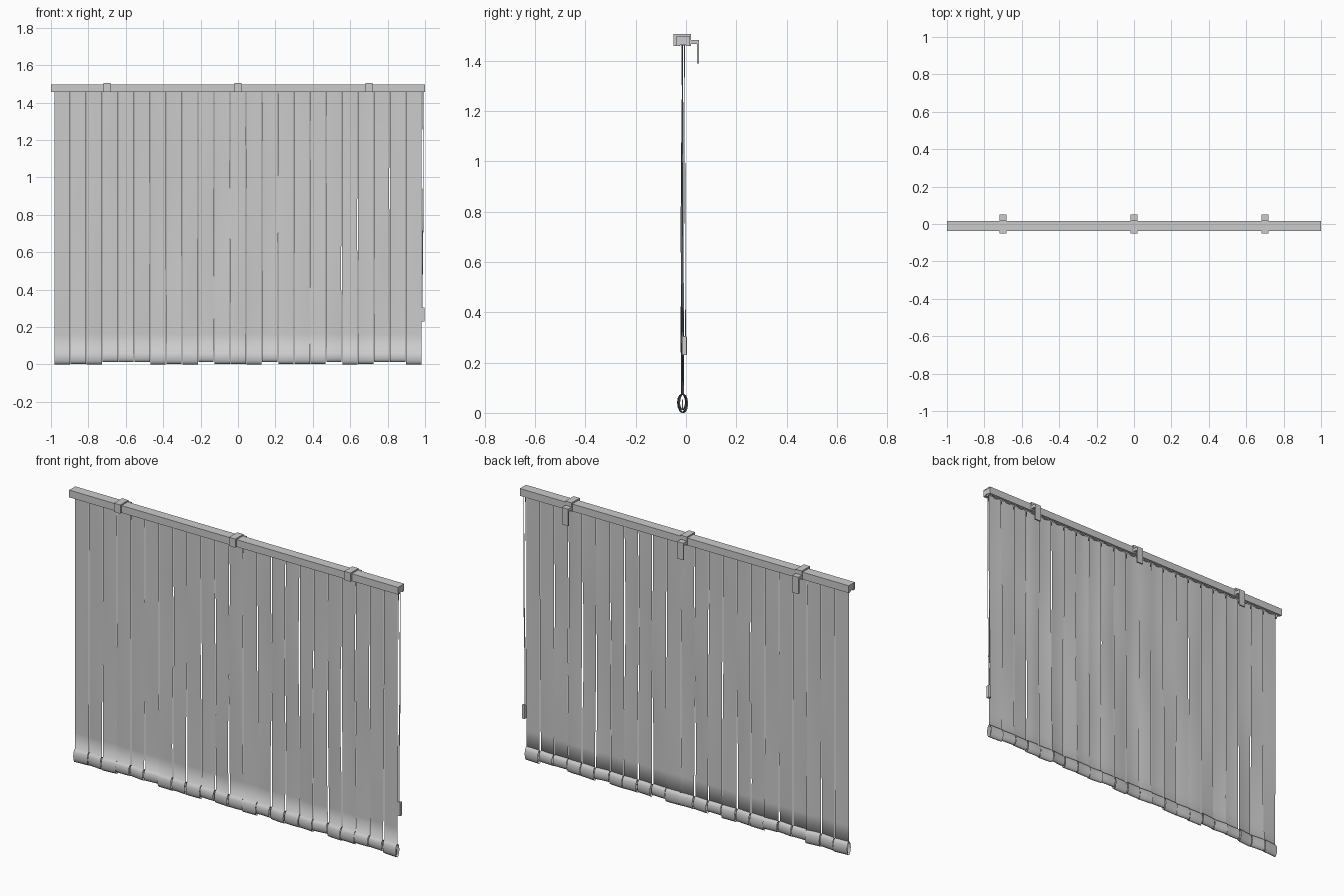
import bpy, bmesh, math, random

random.seed(7)
if "Cube" in bpy.data.objects:
    bpy.data.objects.remove(bpy.data.objects["Cube"], do_unlink=True)

grey = bpy.data.materials.new("light grey")
grey.use_nodes = True
COLOR = (0.6, 0.6, 0.6, 1)
grey.diffuse_color = COLOR
grey.node_tree.nodes["Principled BSDF"].inputs["Base Color"].default_value = COLOR


def finish(name, bm):
    mesh = bpy.data.meshes.new(name)
    bm.to_mesh(mesh)
    bm.free()
    mesh.materials.append(grey)
    obj = bpy.data.objects.new(name, mesh)
    bpy.context.collection.objects.link(obj)
    return obj


def extrude_profile(name, outline, x0, x1):
    """Closed (y, z) outline swept along x."""
    bm = bmesh.new()
    face = bm.faces.new([bm.verts.new((x0, y, z)) for y, z in outline])
    new = bmesh.ops.extrude_face_region(bm, geom=[face])["geom"]
    for v in new:
        if isinstance(v, bmesh.types.BMVert):
            v.co.x = x1
    bmesh.ops.recalc_face_normals(bm, faces=bm.faces)
    return finish(name, bm)


def box(name, x, y, z):
    return extrude_profile(name, [(y[0], z[0]), (y[1], z[0]), (y[1], z[1]), (y[0], z[1])], *x)


def bevel(obj, width):
    mod = obj.modifiers.new("soft edges", "BEVEL")
    mod.width = width
    mod.segments = 2


# Head rail: a channel open below with two inward lips
FRONT, BACK, LOW, HIGH, T = -0.038, 0.015, 1.458, 1.498, 0.005
MID = (FRONT + BACK) / 2
half = [(FRONT + 0.015, LOW), (FRONT, LOW), (FRONT, HIGH)]
inner = [(FRONT + T, HIGH - T), (FRONT + T, LOW + T), (FRONT + 0.015, LOW + T)]
mirror = lambda pts: [(2 * MID - y, z) for y, z in reversed(pts)]
extrude_profile("head_rail", half + mirror(half) + mirror(inner) + inner, -1, 1)
for side, sx in (("right", -1), ("left", 1)):
    xs = sorted((sx * 0.996, sx * 0.999))
    box(side + "_rail_cap", xs, (FRONT + T, BACK - T), (LOW + T, HIGH - T))

# Mounting clips wrapped over the rail, with an L-shaped wall bracket behind
for side, x in (("right", -0.7), ("middle", 0), ("left", 0.7)):
    span = (x - 0.019, x + 0.019)
    extrude_profile(side + "_clip", [
        (-0.05, LOW), (-0.05, 1.506), (0.02, 1.506), (0.02, LOW),
        (BACK, LOW), (BACK, HIGH), (FRONT, HIGH), (FRONT, LOW)], *span)
    extrude_profile(side + "_wall_bracket", [
        (0.02, 1.466), (0.02, 1.483), (0.051, 1.483), (0.051, 1.39),
        (0.043, 1.39), (0.043, 1.466)], *span)

# Fabric slats: gently waving strips that end in a looped weight pocket
COUNT, PITCH, WIDTH, COLS = 23, 0.0854, 0.082, 4
SLAT_Y, HEM = -0.014, 0.075


def slat(index):
    cx = (index - (COUNT - 1) / 2) * PITCH
    low = random.choice((0.0, 0.003, 0.012)) if 0 < index < COUNT - 1 else 0.0
    phase, freq = random.uniform(0, 6.28), random.uniform(3, 6)
    twist, sway = random.uniform(-0.12, 0.12), random.uniform(0.001, 0.004)
    bow = random.uniform(-0.002, 0.002)
    # Profile: straight drop, then once round the pocket
    path = [(0, 1.465 - i * (1.465 - HEM) / 16) for i in range(17)]
    for i in range(1, 13):
        a = 2 * math.pi * i / 12
        path.append((-0.016 * math.sin(a), low + (HEM - low) * (1 + math.cos(a)) / 2))
    bm = bmesh.new()
    rows = []
    for dy, z in path:
        drop = 1 - z / 1.465
        angle = twist * drop + 0.04 * math.sin(freq * z + phase) * min(1, drop * 3)
        shift = sway * math.sin(freq * z + phase) * min(1, drop * 3)
        row = []
        for c in range(COLS + 1):
            u = c / COLS - 0.5
            y = SLAT_Y + dy + shift + bow * (1 - 4 * u * u)
            row.append(bm.verts.new((
                cx + u * WIDTH * math.cos(angle) + 0.4 * shift,
                y + u * WIDTH * math.sin(angle), z)))
        rows.append(row)
    for a, b in zip(rows, rows[1:]):
        for c in range(COLS):
            bm.faces.new((a[c], b[c], b[c + 1], a[c + 1]))
    obj = finish(f"slat_{index + 1:02d}", bm)
    for p in obj.data.polygons:
        p.use_smooth = True
    # Weight bar in the pocket and carrier in the rail
    bevel(box(f"weight_{index + 1:02d}", (cx - 0.036, cx + 0.036),
              (SLAT_Y - 0.002, SLAT_Y + 0.002), (low + 0.012, low + 0.042)), 0.001)
    box(f"carrier_{index + 1:02d}", (cx - 0.012, cx + 0.012),
        (MID - 0.01, MID + 0.01), (LOW + 0.002, LOW + 0.02))


for i in range(COUNT):
    slat(i)

# Control cord loop with its tassel weight
cord = bpy.data.curves.new("control_cord", "CURVE")
cord.dimensions = "3D"
cord.bevel_depth = 0.0015
cord.bevel_resolution = 1
for dy in (-0.005, 0.005):
    line = cord.splines.new("POLY")
    line.points.add(8)
    for i, p in enumerate(line.points):
        t = i / 8
        p.co = (0.988 + 0.003 * math.sin(5 * t + 90 * dy), -0.011 + dy + 0.004 * t,
                1.465 - 1.17 * t, 1)
cord.materials.append(grey)
bpy.context.collection.objects.link(bpy.data.objects.new("control_cord", cord))
bevel(box("cord_weight", (0.98, 0.998), (-0.016, 0.003), (0.23, 0.305)), 0.003)
